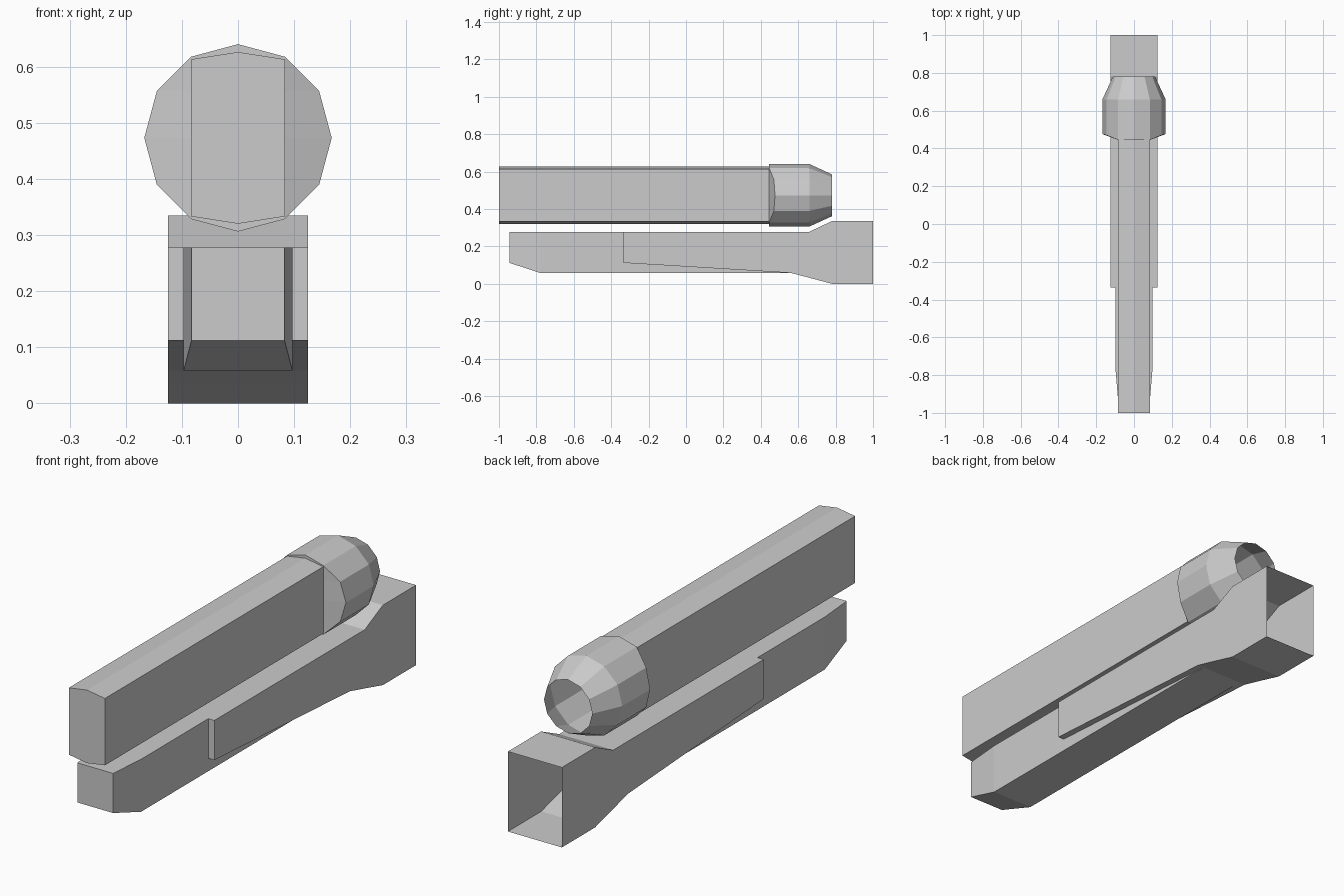
import bpy, bmesh, math

if "Cube" in bpy.data.objects:
    bpy.data.objects.remove(bpy.data.objects["Cube"])


def loft(name, rings):
    """Skin a list of equal-length point rings; cap the front, leave the back open."""
    bm = bmesh.new()
    loops = [[bm.verts.new(p) for p in ring] for ring in rings]
    n = len(loops[0])
    for a, b in zip(loops, loops[1:]):
        for i in range(n):
            j = (i + 1) % n
            bm.faces.new((a[i], a[j], b[j], b[i]))
    bm.faces.new(loops[0])
    bmesh.ops.remove_doubles(bm, verts=bm.verts, dist=0.0005)
    bmesh.ops.dissolve_degenerate(bm, edges=bm.edges, dist=0.0005)
    bmesh.ops.recalc_face_normals(bm, faces=bm.faces)
    mesh = bpy.data.meshes.new(name)
    bm.to_mesh(mesh)
    bm.free()
    obj = bpy.data.objects.new(name, mesh)
    bpy.context.collection.objects.link(obj)
    return obj


# Upper bar with a twelve-sided rounded end
CZ, HALF_W = 0.473, 0.0835
angles = [math.radians(90 - 30 * i) for i in range(12)]


def round_ring(y, r):
    return [(r * math.cos(a), y, CZ + r * math.sin(a)) for a in angles]


def bar_ring(y):
    pts = []
    for x, _, z in round_ring(y, 0.167):
        dz = z - CZ
        if abs(x) < 0.01:
            dz = math.copysign(0.153, dz)
        elif abs(x) < 0.1:
            dz = math.copysign(0.14, dz)
        pts.append((max(-HALF_W, min(HALF_W, x)), y, CZ + dz))
    return pts


# the flared shoulder leans back towards its sides
shoulder = [(x, 0.445 if abs(x) < 0.1 else (0.47 if abs(x) < 0.16 else 0.476), z)
            for x, _, z in round_ring(0, 0.167)]
loft("upper_bar", [bar_ring(-1.0), bar_ring(0.445), shoulder,
                   round_ring(0.66, 0.167), round_ring(0.78, 0.112)])


# Lower housing: narrow keel in front, side flanges, flared open back
def housing_ring(y, outer, inner, top, flange, keel):
    half = [(outer, top), (outer, flange), (inner, flange), (inner, keel)]
    return ([(x, y, z) for x, z in half] +
            [(-x, y, z) for x, z in reversed(half)])


stations = [
    (-0.945, 0.083, 0.083, 0.278, 0.112, 0.112),
    (-0.78, 0.097, 0.097, 0.278, 0.058, 0.058),
    (-0.335, 0.097, 0.097, 0.278, 0.112, 0.058),
    (-0.335, 0.125, 0.097, 0.278, 0.112, 0.058),
    (0.56, 0.125, 0.097, 0.278, 0.058, 0.058),
    (0.66, 0.125, 0.097, 0.278, 0.032, 0.032),
    (0.78, 0.125, 0.097, 0.335, 0.0, 0.0),
    (1.0, 0.125, 0.097, 0.335, 0.0, 0.0),
]
loft("lower_housing", [housing_ring(*s) for s in stations])
